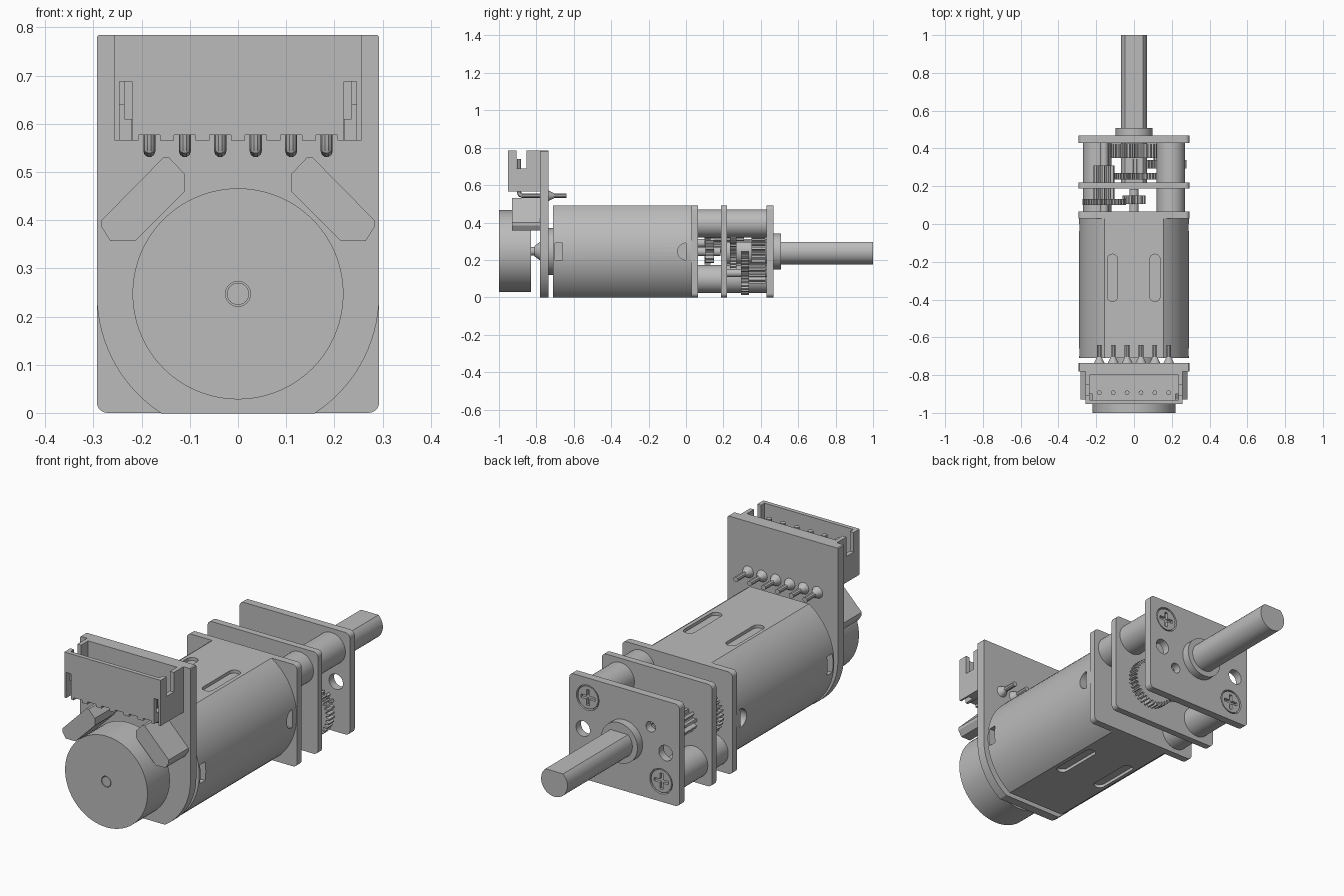
import bpy, bmesh
from math import sin, cos, pi, radians, sqrt, asin

if "Cube" in bpy.data.objects:
    bpy.data.objects.remove(bpy.data.objects["Cube"])

grey = bpy.data.materials.new("plain_grey")
grey.use_nodes = True
grey.diffuse_color = (0.5, 0.5, 0.5, 1)
grey.node_tree.nodes["Principled BSDF"].inputs["Base Color"].default_value = (0.5, 0.5, 0.5, 1)

AXIS = 0.245   # height of the motor axis
PIN_XS = [-0.184 + 0.0736 * i for i in range(6)]


def activate(ob):
    bpy.ops.object.select_all(action='DESELECT')
    ob.select_set(True)
    bpy.context.view_layer.objects.active = ob


def smooth(ob):
    activate(ob)
    bpy.ops.object.shade_smooth_by_angle(angle=radians(30))


def prism(name, pts, d0, d1, axis='y', scale_end=1.0):
    """Extrude a 2D outline along an axis, optionally tapering it."""
    place = {'x': lambda a, b, d: (d, a, b), 'y': lambda a, b, d: (a, d, b),
             'z': lambda a, b, d: (a, b, d)}[axis]
    ca = sum(p[0] for p in pts) / len(pts)
    cb = sum(p[1] for p in pts) / len(pts)
    bm = bmesh.new()
    lo = [bm.verts.new(place(a, b, d0)) for a, b in pts]
    hi = [bm.verts.new(place(ca + (a - ca) * scale_end, cb + (b - cb) * scale_end, d1)) for a, b in pts]
    bm.faces.new(lo)
    bm.faces.new(hi)
    for i in range(len(pts)):
        j = (i + 1) % len(pts)
        bm.faces.new((lo[i], lo[j], hi[j], hi[i]))
    bmesh.ops.recalc_face_normals(bm, faces=bm.faces)
    me = bpy.data.meshes.new(name)
    bm.to_mesh(me)
    bm.free()
    me.materials.append(grey)
    ob = bpy.data.objects.new(name, me)
    bpy.context.collection.objects.link(ob)
    smooth(ob)
    return ob


def arc(x, z, r, a0=0, a1=2 * pi, n=48, closed=True):
    m = n if closed else n - 1
    return [(x + r * cos(a0 + (a1 - a0) * i / m), z + r * sin(a0 + (a1 - a0) * i / m)) for i in range(n)]


def rect(a0, a1, b0, b1):
    return [(a0, b0), (a1, b0), (a1, b1), (a0, b1)]


def rounded(a0, a1, b0, b1, r):
    pts = []
    for k, (a, b) in enumerate([(a1 - r, b1 - r), (a0 + r, b1 - r), (a0 + r, b0 + r), (a1 - r, b0 + r)]):
        pts += arc(a, b, r, k * pi / 2, (k + 1) * pi / 2, 7, False)
    return pts


def cylinder(name, x, z, r, y0, y1, n=48, taper=1.0):
    return prism(name, arc(x, z, r, n=n), y0, y1, 'y', taper)


def gear(name, x, z, r, y0, y1, teeth, depth=0.02):
    pts = []
    for i in range(teeth):
        for f, rr in ((0, r - depth), (0.3, r - depth), (0.45, r), (0.8, r)):
            a = 2 * pi * (i + f) / teeth
            pts.append((x + rr * cos(a), z + rr * sin(a)))
    return prism(name, pts, y0, y1)


def cut(ob, *cutters):
    for c in cutters:
        activate(ob)
        m = ob.modifiers.new("cut", 'BOOLEAN')
        m.object, m.operation, m.solver = c, 'DIFFERENCE', 'EXACT'
        bpy.ops.object.modifier_apply(modifier=m.name)
        bpy.data.objects.remove(c)
    smooth(ob)


# Motor can: round sides, flat top and bottom, pressed slots and end notches
R = 0.291
flat = asin(AXIS / R)
can = prism("motor_can", arc(0, AXIS, R, -flat, flat, 25, False)
            + arc(0, AXIS, R, pi - flat, pi + flat, 25, False), -0.71, 0.03)
for x in (-0.114, 0.111):
    for z in (0, 2 * AXIS):
        cut(can, prism("slot", rounded(x - 0.027, x + 0.027, -0.41, -0.16, 0.026), z - 0.015, z + 0.015, 'z'))
for s in (-1, 1):
    cut(can, prism("notch", rect(-0.70, -0.66, 0.2, 0.29), s * 0.25, s * 0.32, 'x'),
        prism("round_notch", arc(0.0, AXIS, 0.045, pi / 2, 3 * pi / 2, 16, False), s * 0.25, s * 0.32, 'x'))
cylinder("rear_bushing", 0, AXIS, 0.125, -0.735, -0.70)

# Encoder board, magnet wheel and rear shaft
prism("encoder_board", arc(0, AXIS, 0.293, -pi + (pi / 2 - flat) + (flat - pi / 2), -pi / 2 - (pi / 2 - flat), 16, False)
      + arc(0, AXIS, 0.293, -flat, 0, 16, False)
      + [(0.293, 0.78), (0.289, 0.784), (-0.289, 0.784), (-0.293, 0.78)], -0.78, -0.735)
wheel = cylinder("magnet_wheel", 0, 0.247, 0.219, -1.0, -0.83, 72)
cut(wheel, cylinder("bore", 0, 0.247, 0.026, -1.02, -0.95))
cylinder("rear_shaft", 0, 0.247, 0.023, -0.999, -0.70, 24)
cylinder("rear_collar", 0, 0.247, 0.05, -0.78, -0.81, 32, 0.55)

# Angled sensors on either side of the wheel
sensor = [(0.11, 0.495), (0.11, 0.46), (0.213, 0.357), (0.265, 0.357),
          (0.283, 0.385), (0.283, 0.4), (0.155, 0.53), (0.143, 0.53)]
for s, side in ((1, "left"), (-1, "right")):
    prism("sensor_" + side, [(s * x, z) for x, z in sensor], -0.93, -0.78)

# Connector housing, open at the top
housing = prism("connector_housing", rect(-0.256, 0.256, 0.565, 0.784), -0.953, -0.78)
cut(housing, prism("pocket", rect(-0.236, 0.236, -0.933, -0.80), 0.61, 0.82, 'z'),
    prism("side_notch", rect(-0.907, -0.853, 0.69, 0.82), -0.3, 0.3, 'x'))
for s in (-1, 1):
    cut(housing, prism("window", rect(s * 0.233 - 0.013, s * 0.233 + 0.013, 0.55, 0.688), -0.97, -0.925),
        prism("window_back", rect(s * 0.233 - 0.0125, s * 0.233 + 0.0125, 0.55, 0.64), -0.93, -0.90))

# Bent pins with solder cones
for i, x in enumerate(PIN_XS):
    cut(housing, prism("pin_gap", rect(x - 0.022, x + 0.022, 0.55, 0.577), -0.97, -0.77))
    cu = bpy.data.curves.new("connector_pin", 'CURVE')
    cu.dimensions = '3D'
    cu.bevel_depth, cu.bevel_resolution, cu.use_fill_caps = 0.0125, 3, True
    path = [(-0.893, 0.74), (-0.893, 0.562), (-0.888, 0.548), (-0.875, 0.543), (-0.64, 0.543)]
    sp = cu.splines.new('POLY')
    sp.points.add(len(path) - 1)
    for p, (y, z) in zip(sp.points, path):
        p.co = (x, y, z, 1)
    pin = bpy.data.objects.new(f"connector_pin_{i + 1}", cu)
    bpy.context.collection.objects.link(pin)
    activate(pin)
    bpy.ops.object.convert(target='MESH')
    pin.data.materials.clear()
    pin.data.materials.append(grey)
    smooth(pin)
    cylinder(f"solder_{i + 1}", x, 0.543, 0.028, -0.735, -0.705, 20, 0.45)

# Gearbox plates, spacers and screws
posts = [(0.195, 0.395), (-0.195, 0.098)]
plates = [prism(n, rounded(-0.293, 0.293, 0.0, 0.49, 0.022), y0, y1) for n, y0, y1 in
          (("motor_plate", 0.03, 0.065), ("middle_plate", 0.188, 0.22), ("end_plate", 0.43, 0.468))]
end = plates[2]
for x, z, r in ((0.22, 0.24, 0.037), (-0.22, 0.24, 0.037), (-0.14, 0.345, 0.025), (0.14, 0.155, 0.025)):
    cut(end, cylinder("hole", x, z, r, 0.4, 0.5, 32))
for i, (x, z) in enumerate(posts):
    cylinder(f"spacer_{i + 1}", x, z, 0.075, 0.065, 0.43)
    cut(end, cylinder("countersink", x, z, 0.06, 0.445, 0.5))
    screw = cylinder(f"screw_{i + 1}", x, z, 0.054, 0.44, 0.466, 40)
    cut(screw, prism("cross_a", rect(x - 0.038, x + 0.038, z - 0.008, z + 0.008), 0.452, 0.48),
        prism("cross_b", rect(x - 0.008, x + 0.008, z - 0.038, z + 0.038), 0.452, 0.48))

# Gear train
gear("motor_pinion", 0, AXIS, 0.062, 0.105, 0.15, 12)
cylinder("motor_shaft", 0, AXIS, 0.025, 0.03, 0.185, 24)
gear("first_gear", -0.158, 0.29, 0.115, 0.1, 0.132, 34, 0.016)
gear("first_pinion", -0.158, 0.29, 0.056, 0.132, 0.31, 10)
cylinder("first_axle", -0.158, 0.29, 0.022, 0.06, 0.44, 20)
gear("second_gear", 0.01, AXIS, 0.115, 0.235, 0.27, 34, 0.016)
gear("second_pinion", 0.01, AXIS, 0.06, 0.27, 0.345, 12)
gear("third_gear", 0.16, 0.13, 0.118, 0.295, 0.338, 34, 0.016)
gear("third_pinion", 0.16, 0.13, 0.056, 0.338, 0.425, 10)
cylinder("third_axle", 0.16, 0.13, 0.022, 0.215, 0.435, 20)
gear("output_gear", 0, AXIS, 0.125, 0.35, 0.425, 30)

# Output boss and shaft with a flat on top
cylinder("output_boss", 0, AXIS, 0.097, 0.46, 0.507)
a = asin(0.052 / 0.07)
prism("output_shaft", arc(0, AXIS, 0.07, pi - a, 2 * pi + a, 40, False), 0.2, 1.0)
